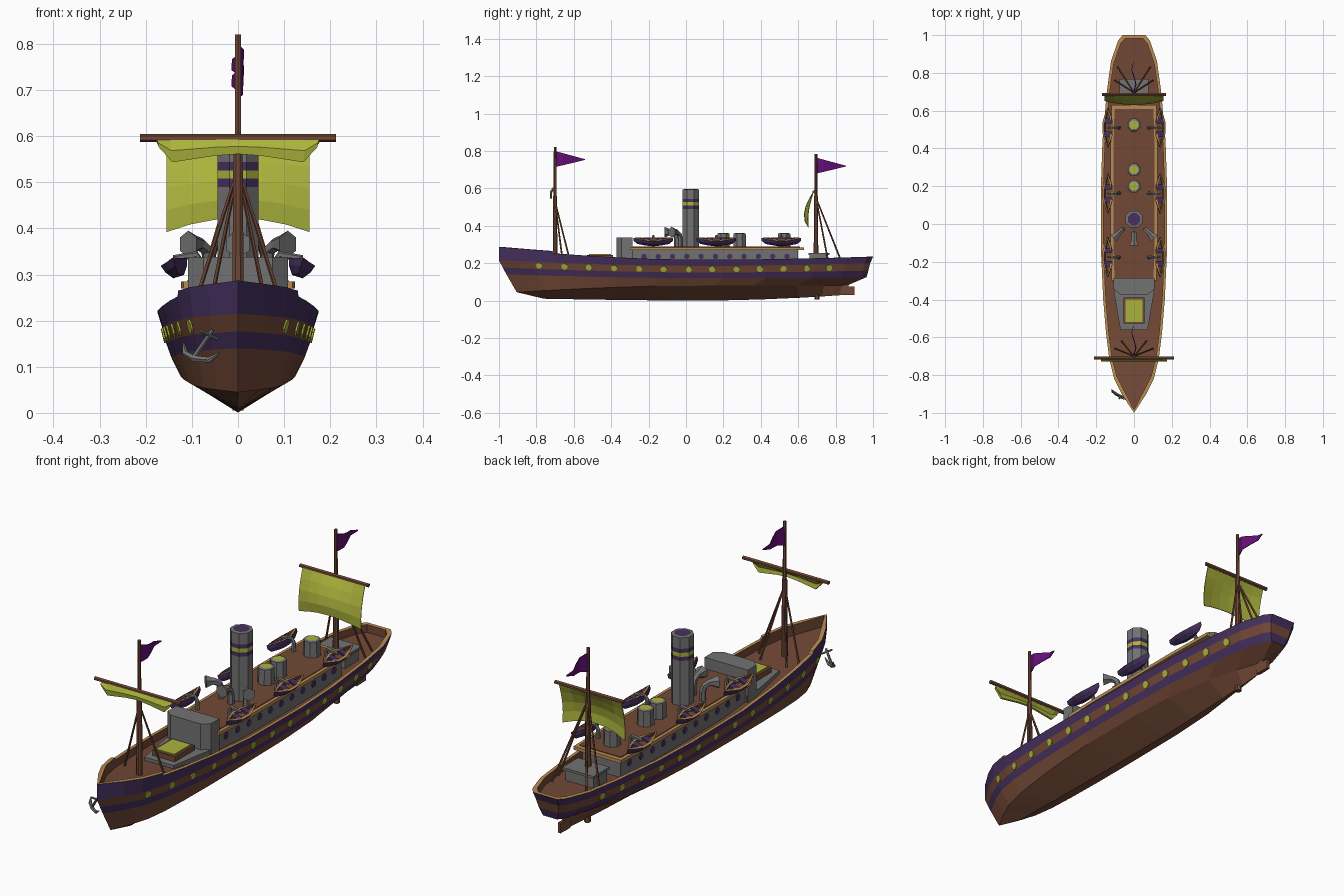
import bpy, bmesh, math
from mathutils import Vector as V

if "Cube" in bpy.data.objects:
    bpy.data.objects.remove(bpy.data.objects["Cube"])

def material(name, c):
    m = bpy.data.materials.new(name)
    m.diffuse_color = (*c, 1)
    m.use_nodes = True
    m.node_tree.nodes["Principled BSDF"].inputs["Base Color"].default_value = m.diffuse_color
    return m

BROWN = material("brown wood", (.17, .066, .037))
PURPLE = material("dark purple", (.062, .03, .115))
TAN = material("tan trim", (.48, .26, .085))
GRAY = material("gray metal", (.17, .17, .175))
LIME = material("yellow green", (.41, .45, .045))
FLAG = material("flag violet", (.13, .005, .19))

def loft(name, rows, mats, rule=lambda i, j: 0, mirror=False, solid=0, caps=None):
    """Skin a grid of points; caps = (first, last) material index closes the end rows."""
    bm = bmesh.new()
    g = [[bm.verts.new(p) for p in r] for r in rows]
    for i in range(len(g) - 1):
        for j in range(len(g[0]) - 1):
            f = bm.faces.new((g[i][j], g[i][j+1], g[i+1][j+1], g[i+1][j]))
            f.material_index = rule(i, j)
    if caps:
        for row, mi in ((g[0], caps[0]), (g[-1], caps[1])):
            bm.faces.new(row[:-1]).material_index = mi
    bmesh.ops.remove_doubles(bm, verts=bm.verts, dist=1e-5)
    bmesh.ops.recalc_face_normals(bm, faces=bm.faces)
    me = bpy.data.meshes.new(name)
    bm.to_mesh(me)
    bm.free()
    for m in mats:
        me.materials.append(m)
    ob = bpy.data.objects.new(name, me)
    bpy.context.collection.objects.link(ob)
    if mirror:
        ob.modifiers.new("mirror", 'MIRROR').merge_threshold = 1e-4
    if solid:
        md = ob.modifiers.new("thickness", 'SOLIDIFY')
        md.thickness, md.offset = solid, 0
    return ob

def tube(name, pts, radii, n, mats, seg=None, ref=None, mirror=False):
    """Rings along a path; seg = material index per segment, the last one for the end cap."""
    pts = [V(p) for p in pts]
    rows = []
    for i, p in enumerate(pts):
        d = (pts[min(i+1, len(pts)-1)] - pts[max(i-1, 0)]).normalized()
        r = V(ref) if ref else V((1, 0, 0)) if abs(d.x) < .9 else V((0, 1, 0))
        u = (r - d * r.dot(d)).normalized()
        v = d.cross(u)
        rows.append([p + radii[i] * (u * math.cos(a) + v * math.sin(a))
                     for a in [2 * math.pi * ((k % n) + .5) / n for k in range(n + 1)]])
    seg = seg or [0] * len(pts)
    return loft(name, rows, mats, lambda i, j: seg[i], mirror, caps=(seg[0], seg[-1]))

def prism(name, half, z0, z1, mat, mirror=False):
    """Extruded outline; an outline at x>0 is closed across x=0 unless mirrored."""
    out = half if mirror else half + [(-x, y) for x, y in reversed(half)]
    out = out + out[:1]
    return loft(name, [[(x, y, z) for x, y in out] for z in (z0, z1)], [mat], mirror=mirror, caps=(0, 0))

# ---- hull shape: keel, bilge, stripe edges, rail ----
Y0 = [-.76, -.905, -.96, -.98, -1, -1]
Y1 = [.84, .86, .965, .975, .985, 1]
ZM = [0, .08, .12, .15, .185, .218]
ZB = [.01, -.035, .02, .027, .03, .057]
ZS = [.03, 0, .005, .01, .015, .017]
FW = [0, .71, .83, .89, .94, 1]
WS = [(0, 0), (.05, .065), (.09, .105), (.14, .13), (.143, .131), (.21, .148), (.3, .163), (.42, .174),
      (.6, .175), (.72, .167), (.85, .144), (.93, .122), (.985, .085), (1, .06)]

def width(s):
    for (a, wa), (b, wb) in zip(WS, WS[1:]):
        if s <= b:
            return wa + (wb - wa) * (s - a) / (b - a)
    return WS[-1][1]

def hull_pt(s, j):
    z = ZM[j] + ZB[j] * max(0, 1 - 2*s) ** 1.5 + ZS[j] * max(0, 2*s - 1) ** 2
    w = width(s) * FW[j] * (1 - (0, 1, .3, .1, 0, 0)[j] * s ** 8)
    return V((w, Y0[j] + (Y1[j] - Y0[j]) * s, z))

def station(s):
    col = [hull_pt(s, j) for j in range(6)]
    top = col[5].copy()
    x, y = max(0, top.x - .014), top.y * .983
    deck = top.z - .035
    up = .012 if s < .141 else 0
    col[5].z += up
    return col + [V((x, y, top.z + up)), V((x, y, deck)), V((0, y, deck))]

rows = [station(s) for s, _ in WS]
rows.append([V((0, p.y, p.z)) for p in rows[-1]])
loft("hull", rows, [BROWN, PURPLE, TAN], lambda i, j: (0, 0, 1, 0, 1, 2, 0, 0)[j], mirror=True)

# hull portholes follow the plating
for k, y in enumerate([-.785, -.65, -.52, -.385, -.25, -.12, .015, .14, .27, .395, .52, .645, .765]):
    s = (y + .99) / 1.97
    mid = lambda t: (hull_pt(t, 3) + hull_pt(t, 4)) / 2
    p = mid(s)
    n = (mid(s + .01) - mid(s - .01)).cross(hull_pt(s, 4) - hull_pt(s, 3)).normalized()
    n = n if n.x > 0 else -n
    tube("hull_porthole_%d" % k, [p - n * .003, p + n * .004], [.017, .017], 8, [LIME], mirror=True)

# rudder and propeller hub
prism("rudder", [(.007, .83), (.007, .9)], .03, .075, BROWN)
prism("rudder_post", [(.008, .84), (.008, .87)], .03, .1, BROWN)
tube("propeller_hub", [(0, .7, .03), (0, .7, .005)], [.014, .014], 6, [BROWN])

# ---- deckhouse with tan-edged roof ----
prism("deckhouse", [(.095, -.3), (.105, -.1), (.105, .4), (.095, .6)], .17, .272, GRAY)
prism("house_roof", [(.118, -.3), (.124, -.1), (.124, .4), (.118, .63)], .27, .285, TAN)
prism("roof_planks", [(.103, -.295), (.109, -.1), (.109, .4), (.103, .61)], .28, .288, BROWN)
for k in range(11):
    y = -.225 + k * .0765
    x = .105 - .01 * max(0, (-.1 - y) / .2, (y - .4) / .2)
    tube("house_porthole_%d" % k, [(x - .003, y, .236), (x + .003, y, .236)], [.015, .015], 8, [PURPLE], mirror=True)

# bridge, fore platform and hatch
prism("bridge", [(.075, -.372), (.108, -.345), (.108, -.285)], .18, .338, GRAY)
prism("fore_platform", [(.072, -.56), (.105, -.37), (.105, -.28)], .18, .222, GRAY)
prism("hatch_frame", [(.056, -.528), (.056, -.39)], .2, .245, BROWN)
prism("hatch_cover", [(.046, -.518), (.046, -.4)], .24, .25, LIME)

# aft house
prism("aft_house", [(.07, .66), (.07, .755)], .18, .245, GRAY)
prism("aft_house_roof", [(.078, .655), (.078, .768)], .243, .254, GRAY)

# ---- funnel ----
zs = [.28, .49, .508, .526, .544, .594, .596]
tube("funnel", [(0, .025, z) for z in zs], [.048] * 6 + [.035], 8, [GRAY, PURPLE, LIME],
     [0, 1, 2, 1, 0, 0, 1])

# roof drums with yellow lids
for k, y in enumerate((.2, .287, .525)):
    tube("drum_%d" % k, [(0, y, z) for z in (.28, .358, .361)], [.037, .035, .025], 8, [GRAY, LIME], [0, 0, 1])

# ventilator cowls
def cowl(name, x, y, dx, dy, mirror):
    d = V((dx, dy, 0)).normalized()
    path = [(0, .28), (0, .33), (.008, .353), (.028, .365), (.04, .366), (.065, .366), (.06, .366)]
    pts = [V((x, y, z)) + d * a for a, z in path[:6]]
    tube(name, pts, [.014, .014, .014, .015, .018, .029], 6, [GRAY], ref=(-d.y, d.x, 0), mirror=mirror)

cowl("centre_cowl", 0, -.05, 0, -1, False)
cowl("side_cowl", .062, -.03, .7, -.7, True)

# ---- lifeboats on davits ----
def lifeboat(k, yc):
    st = [(-1, 0), (-.65, .6), (-.25, 1), (.25, 1), (.65, .6), (1, 0)]
    ca, sa = math.cos(.3), math.sin(.3)
    def place(x, y, z):
        return V((.134 + x * ca + z * sa, yc + y, .312 - x * sa + z * ca))
    lv = [(.012, -.018), (.025, 0), (.03, .016), (.019, .018), (.015, .004)]
    rows = []
    for t, w in st:
        L = .085 + .02 * w if abs(t) < 1 else .106
        e = t * t * .008
        half = [(a * w, t * (L - .022 * (z < -.01) - .015 * (j > 2)), z + e) for j, (a, z) in enumerate(lv)]
        ring = half + [(-a, y, z) for a, y, z in reversed(half)]
        rows.append([place(*p) for p in ring + ring[:1]])
    loft("lifeboat_%d" % k, rows, [PURPLE, TAN, BROWN],
         lambda i, j: (0, 0, 1, 2, 2, 2, 1, 0, 0, 0)[j], mirror=True)
    for m, o in enumerate((-.035, .035)):
        c = [(-.02, o - .014), (.02, o - .014), (.02, o + .014), (-.02, o + .014), (-.02, o - .014)]
        loft("boat_seat_%d_%d" % (k, m), [[place(x, y, z) for x, y in c] for z in (.01, .019)],
             [PURPLE], mirror=True, caps=(0, 0))
    tube("davit_%d" % k, [(.08, yc, .283), (.08, yc, .325), (.09, yc, .343), (.14, yc, .335)],
         [.011, .009, .008, .007], 6, [GRAY], ref=(0, 1, 0), mirror=True)

for k, y in enumerate((-.175, .162, .51)):
    lifeboat(k, y)

# ---- masts, yards, stays and pennants ----
def rig(tag, y, top, yard_z, yard_x, stays, join):
    tube(tag + "_lower_mast", [(0, y, .18), (0, y, .56)], [.014, .011], 8, [BROWN])
    tube(tag + "_upper_mast", [(0, y, .54), (0, y, top)], [.008, .007], 6, [BROWN])
    tube(tag + "_yard", [(-yard_x, y - .01, yard_z), (yard_x, y - .01, yard_z)], [.009, .009], 6, [BROWN])
    for i, (x, ys, z) in enumerate(stays):
        tube("%s_stay_%d" % (tag, i), [(0, y, join), (x, ys, z)], [.004, .005], 5, [BROWN], mirror=True)
    rows = []
    for i in range(5):
        t = i / 4
        wave = .012 * math.sin(t * 6)
        yy = y + .005 + .155 * t
        rows.append([(wave, yy, top - .022 - .042 * t), (wave - .004 * (1 - t), yy, top - .105 + .037 * t)])
    loft(tag + "_pennant", rows, [FLAG], solid=.003)

rig("fore", -.7, .82, .596, .213, [(.1, -.66, .215), (.065, -.62, .21)], .53)
rig("aft", .695, .785, .582, .17, [(.1, .76, .21), (.085, .83, .21)], .55)

# furled fore sail and set aft sail
fore = []
for u, drop in ((-1, .015), (-.83, .048), (-.3, .034), (0, .03), (.3, .034), (.83, .048), (1, .015)):
    fore.append([(u * (.177 - .006 * v), -.713 - .012 * math.sin(v * 2.4), .592 - drop * v) for v in (0, .5, 1)])
loft("fore_sail", fore, [LIME], solid=.008)
aft = []
for i in range(7):
    u = i / 3 - 1
    aft.append([(u * .155, .682 - (.05 - .02 * u * u) * math.sin(v * 2.0), .582 - v * (.16 + .03 * u * u))
                for v in (0, .25, .5, .75, 1)])
loft("aft_sail", aft, [LIME], solid=.003)

# ---- anchor hung on one bow ----
tube("anchor_shank", [(-.055, -.915, .18), (-.095, -.9, .122)], [.005, .006], 6, [GRAY])
tube("anchor_arms", [(-.118, -.875, .152), (-.115, -.885, .13), (-.095, -.9, .118), (-.062, -.92, .115), (-.04, -.93, .13)],
     [.002, .007, .008, .007, .002], 6, [GRAY], ref=(0, 0, 1))
tube("anchor_stock", [(-.08, -.925, .178), (-.045, -.9, .16)], [.004, .004], 6, [GRAY])
